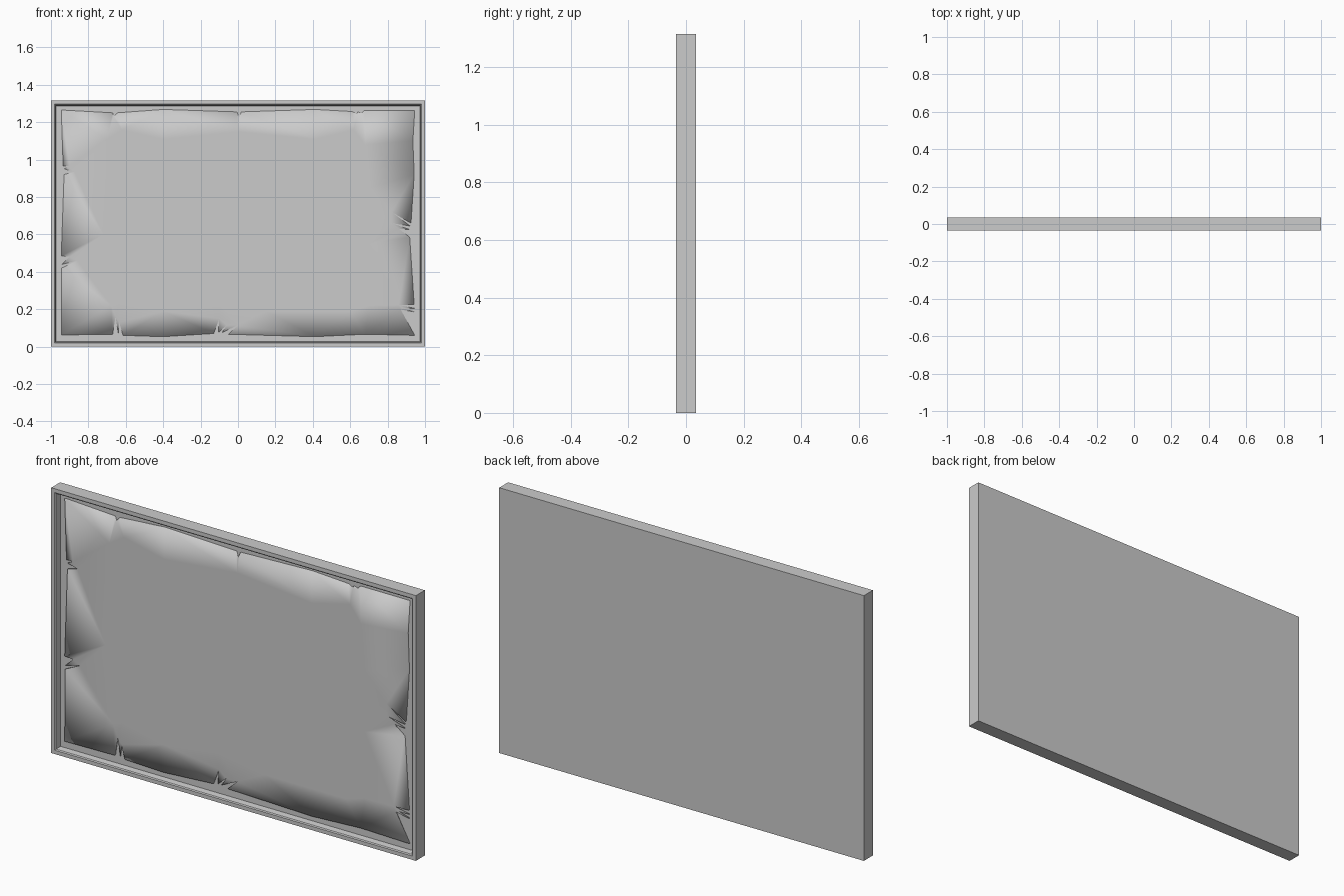
import bpy, bmesh
from mathutils import Vector

if "Cube" in bpy.data.objects:
    bpy.data.objects.remove(bpy.data.objects["Cube"])

W, H = 1.0, 1.315   # half width, full height


def finish(bm, name, angle=None):
    me = bpy.data.meshes.new(name)
    bm.to_mesh(me)
    bm.free()
    ob = bpy.data.objects.new(name, me)
    bpy.context.collection.objects.link(ob)
    if angle is None:
        me.shade_smooth()
    return ob


# Frame with recessed backing: nested rectangles (inset, y), bridged and capped
bm = bmesh.new()
profile = [(0, 0.035), (0, -0.035), (0.019, -0.035), (0.024, -0.031), (0.028, -0.002)]
rings = []
for i, y in profile:
    pts = [(-W + i, i), (W - i, i), (W - i, H - i), (-W + i, H - i)]
    rings.append([bm.verts.new((x, y, z)) for x, z in pts])
for a, b in zip(rings, rings[1:]):
    for k in range(4):
        n = (k + 1) % 4
        bm.faces.new((a[k], a[n], b[n], b[k]))
bm.faces.new(rings[0])
bm.faces.new(rings[-1])
bmesh.ops.recalc_face_normals(bm, faces=bm.faces)
finish(bm, "frame_and_backing", 0)

# Torn sheet: ragged outline with notches (x, z)
outline = [
    (-.945, 1.265), (-.67, 1.25), (-.665, 1.232), (-.655, 1.238), (-.645, 1.25),
    (-.40, 1.268), (-.005, 1.255), (.005, 1.225), (.018, 1.255), (.41, 1.268),
    (.61, 1.257), (.635, 1.243), (.64, 1.255), (.66, 1.248), (.675, 1.263),
    (.945, 1.263), (.935, 1.10), (.942, .92), (.925, .66), (.82, .72),
    (.92, .645), (.82, .66), (.92, .625), (.86, .63), (.918, .585),
    (.942, .225), (.86, .222), (.945, .205), (.88, .205), (.945, .185), (.87, .198),
    (.945, .06), (.68, .066), (.41, .053), (-.05, .066), (.0, .115),
    (-.085, .075), (-.06, .115), (-.105, .075), (-.10, .15), (-.13, .07),
    (-.40, .053), (-.615, .06), (-.635, .13), (-.64, .07), (-.655, .16), (-.67, .066),
    (-.945, .062), (-.943, .42), (-.86, .46), (-.94, .44), (-.90, .48), (-.945, .485),
    (-.93, .92), (-.875, .935), (-.93, .95), (-.90, .965), (-.935, .965)]
inner = [(-.70, 1.11), (-.62, 1.16), (-.40, 1.11), (0, 1.15), (.41, 1.11), (.62, 1.16),
         (.68, 1.08), (.70, .85), (.75, .68), (.70, .55), (.70, .22), (.60, .19),
         (.15, .19), (-.10, .23), (-.40, .19), (-.63, .24), (-.68, .22), (-.70, .45),
         (-.72, .60), (-.70, .92)]
FRONT, BACK = -0.008, -0.002
bm = bmesh.new()


def loop(points):
    vs = [bm.verts.new((x, FRONT, z)) for x, z in points]
    return vs, [bm.edges.new((a, b)) for a, b in zip(vs, vs[1:] + vs[:1])]


_, outer_edges = loop(outline)
inner_verts, inner_edges = loop(inner)
bmesh.ops.triangle_fill(bm, edges=outer_edges + inner_edges, use_beauty=True,
                        use_dissolve=False, normal=Vector((0, -1, 0)))
# Flat middle, if the fill left it open
if not all(len(e.link_faces) == 2 for e in inner_edges):
    bm.faces.new(inner_verts)
# Thin edge of the sheet
rim = [e for e in bm.edges if e.is_boundary]
res = bmesh.ops.extrude_edge_only(bm, edges=rim)
for v in res["geom"]:
    if isinstance(v, bmesh.types.BMVert):
        v.co.y = BACK
bmesh.ops.recalc_face_normals(bm, faces=bm.faces)
bm.normal_update()
if max(bm.faces, key=lambda f: f.calc_area()).normal.y > 0:
    bmesh.ops.reverse_faces(bm, faces=bm.faces)
finish(bm, "torn_sheet")
